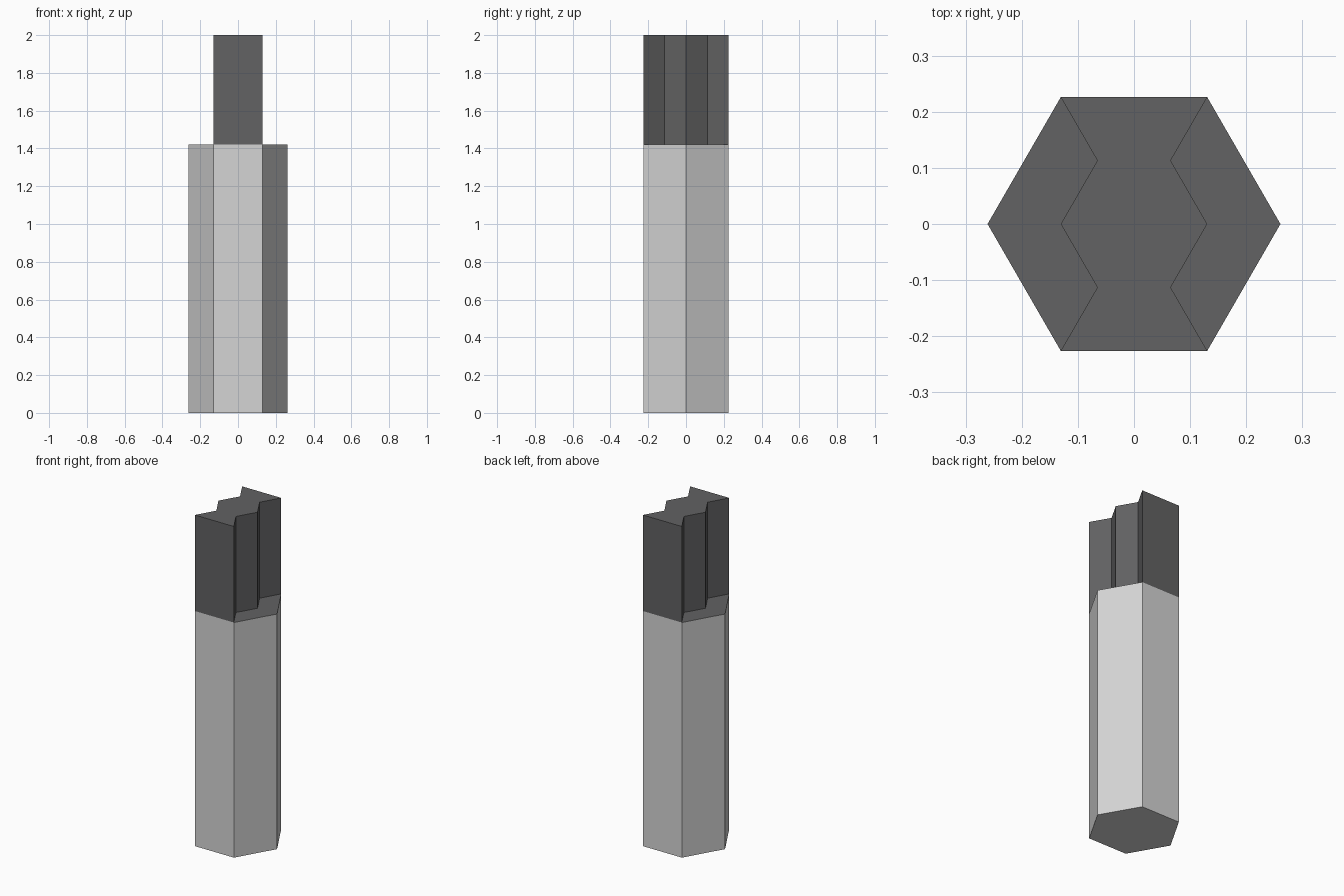
import bpy, bmesh, math

if "Cube" in bpy.data.objects:
    bpy.data.objects.remove(bpy.data.objects["Cube"])

R = 0.261          # hexagon corner radius
STEP_Z = 1.42      # height of the ledge
TOP_Z = 2.0


def material(name, rgb):
    m = bpy.data.materials.new(name)
    m.diffuse_color = (*rgb, 1.0)
    m.use_nodes = True
    m.node_tree.nodes["Principled BSDF"].inputs["Base Color"].default_value = m.diffuse_color
    return m


light = material("light_grey", (0.66, 0.66, 0.66))
dark = material("dark_grey", (0.122, 0.122, 0.125))


def prism(name, outline, z0, z1, mats, bottom=True):
    """Extrude a counter-clockwise outline from z0 to z1."""
    bm = bmesh.new()
    low = [bm.verts.new((x, y, z0)) for x, y in outline]
    high = [bm.verts.new((x, y, z1)) for x, y in outline]
    n = len(outline)
    for i in range(n):
        j = (i + 1) % n
        bm.faces.new((low[i], low[j], high[j], high[i]))
    # the upward cap takes the last material
    bm.faces.new(high).material_index = len(mats) - 1
    if bottom:
        bm.faces.new(low[::-1])
    bm.normal_update()
    me = bpy.data.meshes.new(name)
    bm.to_mesh(me)
    bm.free()
    for m in mats:
        me.materials.append(m)
    ob = bpy.data.objects.new(name, me)
    bpy.context.collection.objects.link(ob)
    return ob


# Hexagonal post, light sides and base with a dark ledge on top
hexagon = [(R * math.cos(math.radians(a)), R * math.sin(math.radians(a)))
           for a in range(0, 360, 60)]
prism("post", hexagon, 0.0, STEP_Z, [light, dark])

# Notched upper block: zigzag right side, mirrored to the left
h = R * math.sin(math.radians(60))
right = [(R / 2 if i % 2 == 0 else R / 4, -h + i * h / 2) for i in range(5)]
left = [(-x, y) for x, y in reversed(right)]
prism("notched_top", right + left, STEP_Z, TOP_Z, [dark], bottom=False)
